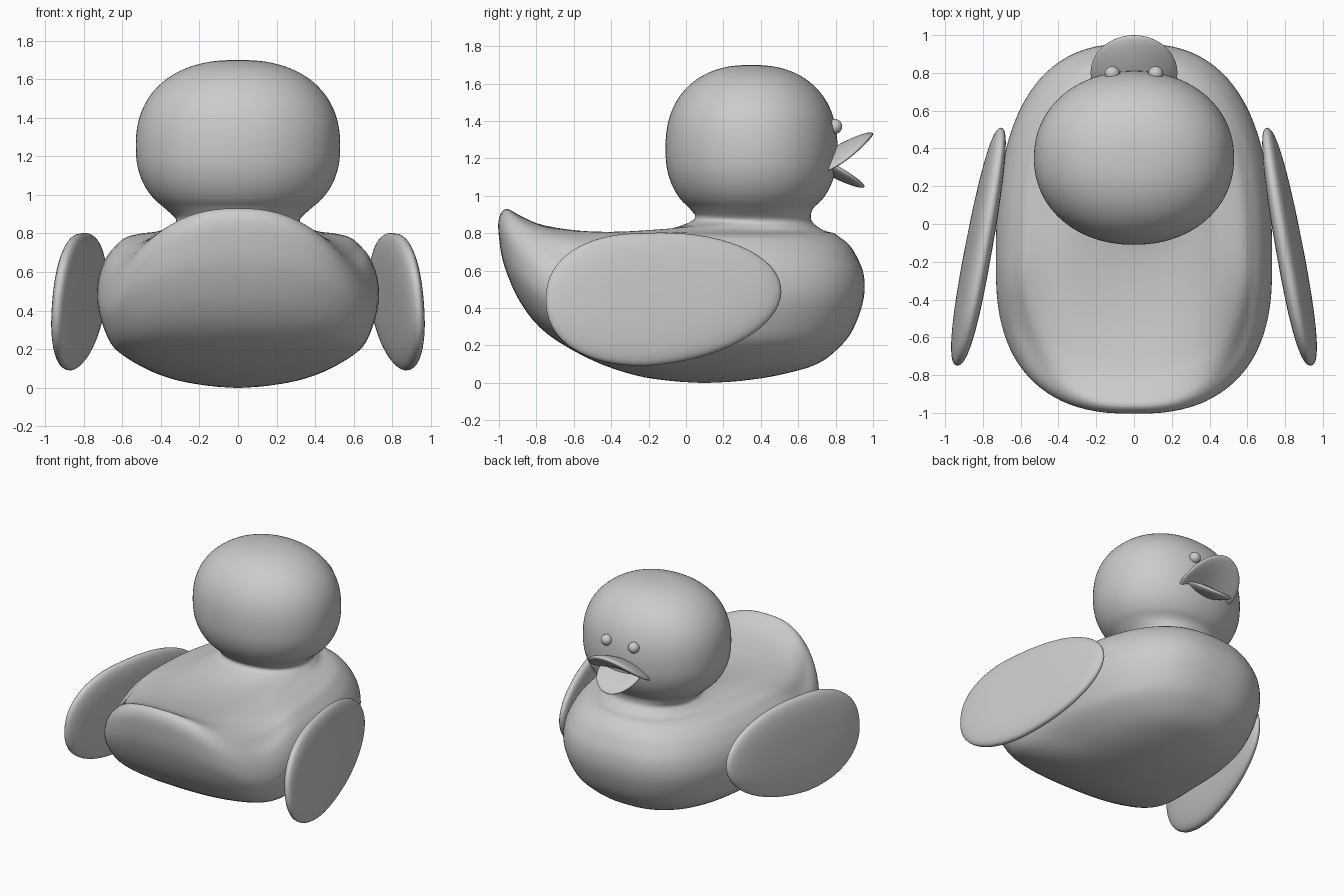
import bpy, bmesh
from math import sin, cos, pi, copysign

cube = bpy.data.objects.get("Cube")
if cube:
    bpy.data.objects.remove(cube, do_unlink=True)

GREY = (0.6, 0.6, 0.6, 1)
mat = bpy.data.materials.new("plain_grey")
mat.use_nodes = True
mat.diffuse_color = GREY
bsdf = next(n for n in mat.node_tree.nodes if n.type == 'BSDF_PRINCIPLED')
bsdf.inputs["Base Color"].default_value = GREY


def finish(name, bm):
    bmesh.ops.recalc_face_normals(bm, faces=bm.faces)
    for face in bm.faces:
        face.smooth = True
    mesh = bpy.data.meshes.new(name)
    bm.to_mesh(mesh)
    bm.free()
    mesh.materials.append(mat)
    bpy.context.collection.objects.link(bpy.data.objects.new(name, mesh))


def power(value, squareness):
    """Superellipse coordinate from a sine or cosine."""
    return copysign(abs(value) ** (2 / squareness), value)


def loft(name, rings):
    """Skin a list of closed rings and cap both ends."""
    bm = bmesh.new()
    loops = [[bm.verts.new(point) for point in ring] for ring in rings]
    count = len(loops[0])
    for low, high in zip(loops, loops[1:]):
        for i in range(count):
            j = (i + 1) % count
            bm.faces.new((low[i], low[j], high[j], high[i]))
    bm.faces.new(loops[0])
    bm.faces.new(loops[-1])
    finish(name, bm)


def smooth_rows(rows, steps):
    """Catmull-Rom interpolation between profile rows."""
    padded = [rows[0], *rows, rows[-1]]
    out = []
    for group in zip(padded, padded[1:], padded[2:], padded[3:]):
        for step in range(steps):
            t = step / steps
            out.append([b + t / 2 * (c - a + t * (2 * a - 5 * b + 4 * c - d
                        + t * (3 * (b - c) + d - a)))
                        for a, b, c, d in zip(*group)])
    return out + [rows[-1]]


# Body profile: side height, back height, back y, front y, half width
profile = [
    (0, 0, .07, .13, .02),
    (.01, .01, -.08, .29, .15),
    (.04, .04, -.27, .49, .32),
    (.1, .12, -.5, .7, .48),
    (.2, .26, -.74, .83, .63),
    (.3, .42, -.88, .9, .69),
    (.45, .62, -.97, .95, .73),
    (.58, .78, -1, .95, .72),
    (.68, .88, -1, .91, .68),
    (.74, .93, -.96, .87, .63),
    (.78, .89, -.88, .82, .58),
    (.8, .84, -.75, .79, .5),
    (.81, .8, -.45, .75, .42),
    (.83, .81, -.15, .71, .36),
    (.87, .87, .04, .67, .32),
]

# Head: a rounded barrel that starts at the neck and closes at the crown
HEAD_STEPS = 14
for i in range(HEAD_STEPS + 1):
    angle = -0.83 + 2.39 * i / HEAD_STEPS
    size, rise = power(cos(angle), 2.3), power(sin(angle), 2.3)
    z = 1.25 + rise * (0.45 if rise > 0 else 0.42)
    profile.append((z, z, 0.35 - 0.46 * size, 0.35 + 0.46 * size, 0.53 * size))

SEGMENTS = 96
rings = []
for z, z_back, y_back, y_front, half_width in smooth_rows(profile, 4):
    is_body = z < 0.9
    squareness = max(2, 1.8 + 1.1 * half_width) if is_body else 2.1
    y_mid = (y_back + y_front) / 2
    if is_body:
        y_mid -= max(0, half_width - 0.35) / 2
    ring = []
    for k in range(SEGMENTS):
        angle = 2 * pi * k / SEGMENTS
        u, v = power(cos(angle), squareness), power(sin(angle), squareness)
        # Upturned tail, dipping at its two corners
        back = max(0, -v)
        lift = back ** 5 - 0.4 * sin(pi * back) ** 2
        reach = y_front - y_mid if v > 0 else y_mid - y_back
        ring.append((half_width * u, y_mid + v * reach, z + (z_back - z) * lift))
    rings.append(ring)
loft("body_and_head", rings)


def wing(name, side):
    """Flat egg-shaped pad with a rounded rim, splayed towards the tail."""
    rings = []
    for i in range(25):
        tilt = pi * (i / 24 - 0.5)
        size = max(power(cos(tilt), 3.2), 0.01)
        depth = 0.062 * power(sin(tilt), 2.4)
        ring = []
        for k in range(64):
            angle = 2 * pi * k / 64
            length, squareness = (0.73, 2) if cos(angle) > 0 else (0.53, 2.25)
            u = size * power(cos(angle), squareness)
            v = size * power(sin(angle), squareness)
            y = -0.22 + u * length
            z = 0.445 + 0.355 * v + 0.045 * max(u, 0)
            x = 0.8 - 0.18 * y - 0.08 * (z - 0.445) + depth
            ring.append((side * x, y, z))
        rings.append(ring)
    loft(name, rings)


def blob(name, shape):
    """Unit sphere reshaped by a function of its coordinates."""
    bm = bmesh.new()
    bmesh.ops.create_uvsphere(bm, u_segments=40, v_segments=24, radius=1)
    for vert in bm.verts:
        vert.co = shape(*vert.co)
    finish(name, bm)


# Open beak
blob("upper_beak", lambda a, b, c: (
    0.23 * a, 0.8 + 0.2 * b, 1.22 + 0.11 * b + 0.045 * c - 0.06 * a * a))
blob("lower_beak", lambda a, b, c: (
    0.17 * a, 0.79 + 0.165 * b, 1.13 - 0.08 * b + 0.035 * c + 0.03 * a * a))

# Wings and eyes on both sides
for side, label in ((1, "left"), (-1, "right")):
    wing(label + "_wing", side)
    blob(label + "_eye", lambda a, b, c: (
        side * 0.115 + 0.04 * a, 0.795 + 0.04 * b, 1.37 + 0.04 * c))
